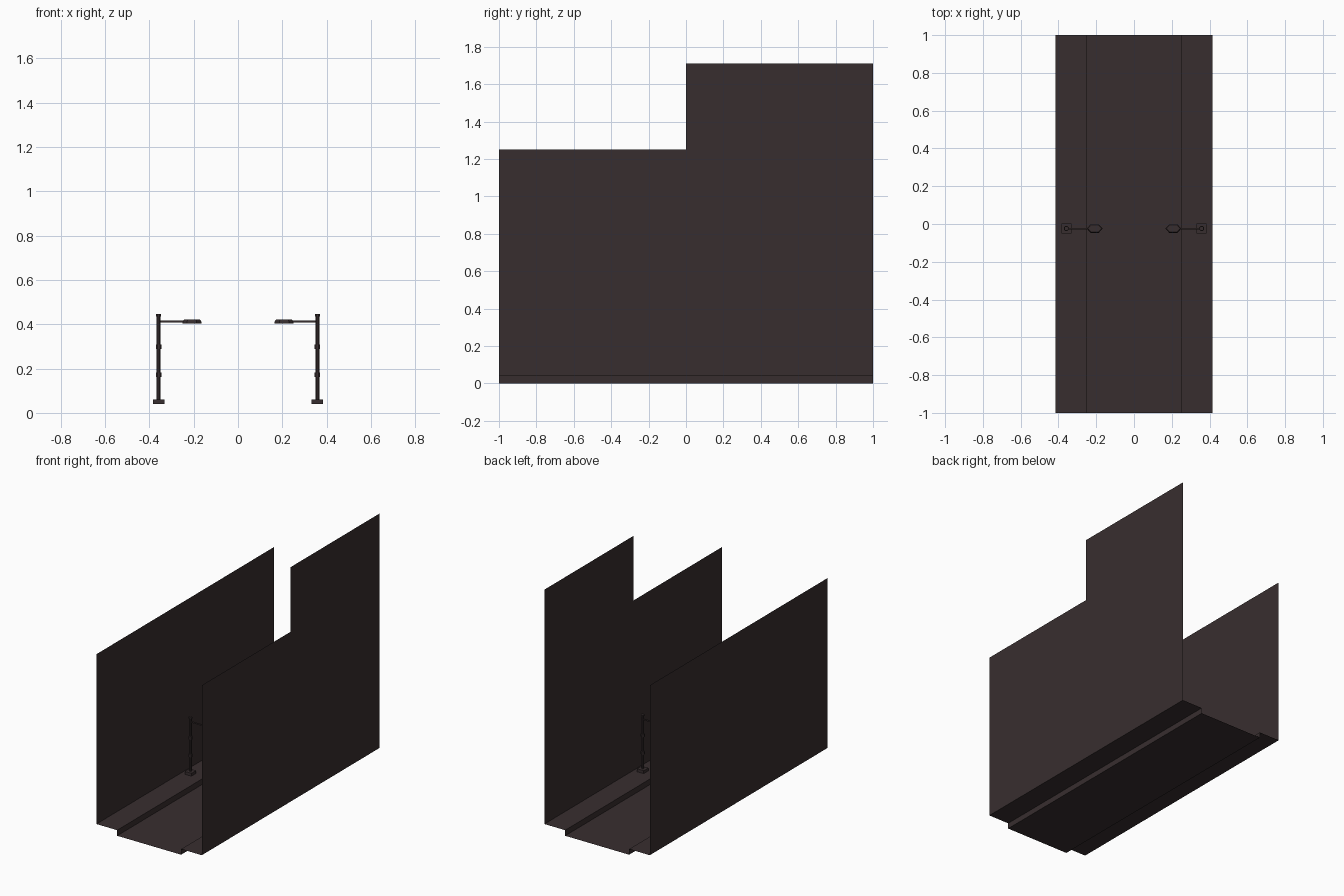
import bpy, bmesh, math
from mathutils import Matrix

if "Cube" in bpy.data.objects:
    bpy.data.objects.remove(bpy.data.objects["Cube"])

dark = bpy.data.materials.new("dark brown")
dark.diffuse_color = (0.039, 0.027, 0.028, 1)
dark.use_nodes = True
dark.node_tree.nodes["Principled BSDF"].inputs["Base Color"].default_value = dark.diffuse_color

WALL_X, CURB_X, CURB_Z = 0.415, 0.252, 0.04
LAMP_X, LAMP_Y = 0.358, -0.024


def finish(name, bm):
    me = bpy.data.meshes.new(name)
    bm.to_mesh(me)
    bm.free()
    me.materials.append(dark)
    ob = bpy.data.objects.new(name, me)
    bpy.context.collection.objects.link(ob)
    return ob


def sheet(name, quads):
    bm = bmesh.new()
    for q in quads:
        bm.faces.new([bm.verts.new(p) for p in q])
    bmesh.ops.remove_doubles(bm, verts=bm.verts, dist=1e-5)
    return finish(name, bm)


def strip(name, pts):
    # x/z profile swept along the whole street
    return sheet(name, [[(a[0], -1, a[1]), (b[0], -1, b[1]), (b[0], 1, b[1]), (a[0], 1, a[1])]
                        for a, b in zip(pts, pts[1:])])


def wall(name, x, h_front, h_back):
    pts = [(-1, CURB_Z), (0, CURB_Z), (1, CURB_Z), (1, h_back), (0, h_back)]
    if h_front != h_back:
        pts.append((0, h_front))
    pts.append((-1, h_front))
    bm = bmesh.new()
    f = bm.faces.new([bm.verts.new((x, y, z)) for y, z in pts])
    bmesh.ops.triangulate(bm, faces=[f])
    return finish(name, bm)


def prism(bm, x, z0, z1, r0, r1, sides, turn=0.0, sy=1.0):
    m = (Matrix.Translation((x, LAMP_Y, (z0 + z1) / 2)) @ Matrix.Diagonal((1, sy, 1, 1))
         @ Matrix.Rotation(turn, 4, 'Z'))
    bmesh.ops.create_cone(bm, cap_ends=True, segments=sides, radius1=r0, radius2=r1,
                          depth=z1 - z0, matrix=m)


# Street surface
strip("road", [(-CURB_X, 0), (CURB_X, 0)])
strip("left_sidewalk", [(-WALL_X, CURB_Z), (-CURB_X, CURB_Z), (-CURB_X, 0)])
strip("right_sidewalk", [(CURB_X, 0), (CURB_X, CURB_Z), (WALL_X, CURB_Z)])

# Building fronts
wall("left_wall", -WALL_X, 1.25, 1.25)
wall("right_wall", WALL_X, 1.25, 1.71)

# Street lamps
for side, s in (("left", -1), ("right", 1)):
    x = s * LAMP_X
    # square foot, post, collars and cap
    bm = bmesh.new()
    prism(bm, x, 0.04, 0.061, 0.037, 0.037, 4, math.pi / 4)
    prism(bm, x, 0.061, 0.437, 0.0095, 0.0095, 8, math.pi / 8)
    for z in (0.173, 0.298):
        prism(bm, x, z - 0.01, z + 0.01, 0.014, 0.014, 8, math.pi / 8)
    prism(bm, x, 0.435, 0.445, 0.012, 0.012, 8, math.pi / 8)
    finish(side + "_lamp_post", bm)
    # horizontal arm
    bm = bmesh.new()
    bmesh.ops.create_cube(bm, size=1, matrix=Matrix.Translation((s * 0.302, LAMP_Y, 0.412))
                          @ Matrix.Diagonal((0.115, 0.008, 0.008, 1)))
    finish(side + "_lamp_arm", bm)
    # pointed six-sided lamp head
    bm = bmesh.new()
    prism(bm, s * 0.208, 0.403, 0.412, 0.043, 0.043, 6, math.pi / 2, 0.6)
    prism(bm, s * 0.208, 0.412, 0.421, 0.043, 0.036, 6, math.pi / 2, 0.6)
    finish(side + "_lamp_head", bm)
